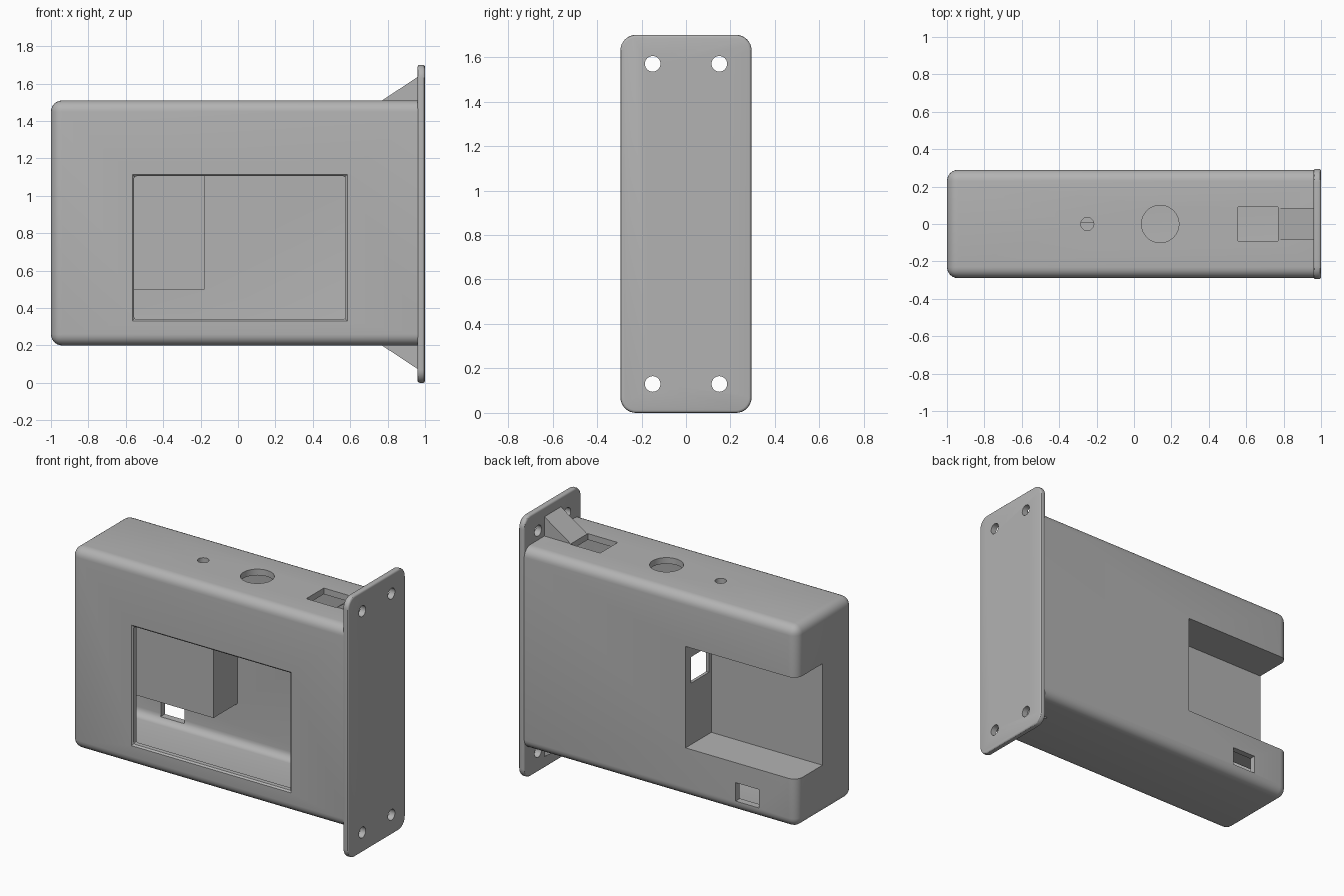
import bpy, bmesh, math
from mathutils import Matrix, Vector

if "Cube" in bpy.data.objects:
    bpy.data.objects.remove(bpy.data.objects["Cube"])

grey = bpy.data.materials.new("light_grey")
grey.diffuse_color = (0.45, 0.45, 0.45, 1)
grey.use_nodes = True
grey.node_tree.nodes["Principled BSDF"].inputs["Base Color"].default_value = grey.diffuse_color


def finish(name, bm):
    bmesh.ops.recalc_face_normals(bm, faces=bm.faces)
    me = bpy.data.meshes.new(name)
    bm.to_mesh(me)
    bm.free()
    me.materials.append(grey)
    ob = bpy.data.objects.new(name, me)
    bpy.context.collection.objects.link(ob)
    return ob


def box(name, x, y, z, radius=0, axis=None, keep_end=False, segs=6):
    """Box from ranges; optionally round all edges, or only those along one axis."""
    bm = bmesh.new()
    bmesh.ops.create_cube(bm, size=1)
    for v in bm.verts:
        v.co = Vector([r[0] if c < 0 else r[1] for c, r in zip(v.co, (x, y, z))])
    if radius:
        edges = []
        for e in bm.edges:
            a, b = e.verts
            along = axis is None or abs((a.co - b.co).normalized()[axis]) > 0.9
            at_end = keep_end and min(a.co.x, b.co.x) > x[1] - 1e-4
            if along and not at_end:
                edges.append(e)
        bmesh.ops.bevel(bm, geom=edges, offset=radius, segments=segs, profile=0.5, affect='EDGES')
    return finish(name, bm)


def cylinder(name, centre, radius, depth, axis):
    bm = bmesh.new()
    turn = Matrix.Rotation(math.pi / 2, 4, 'Y') if axis == 'X' else Matrix.Identity(4)
    bmesh.ops.create_cone(bm, cap_ends=True, segments=40, radius1=radius, radius2=radius,
                          depth=depth, matrix=Matrix.Translation(centre) @ turn)
    return finish(name, bm)


def cut(target, *cutters):
    """Subtract cutters and remove them."""
    for c in cutters:
        m = target.modifiers.new("cut", 'BOOLEAN')
        m.operation, m.solver, m.object = 'DIFFERENCE', 'EXACT', c
        bpy.context.view_layer.update()
        ev = target.evaluated_get(bpy.context.evaluated_depsgraph_get())
        me = bpy.data.meshes.new_from_object(ev)
        target.modifiers.clear()
        target.data = me
        bpy.data.objects.remove(c)


def smooth(ob):
    bpy.ops.object.select_all(action='DESELECT')
    ob.select_set(True)
    bpy.context.view_layer.objects.active = ob
    bpy.ops.object.shade_smooth_by_angle(angle=math.radians(30))


# Hollow housing; the cavity leaves a thin-walled block around the rear notch
housing = box("housing", (-1, 0.975), (-0.29, 0.29), (0.2, 1.51), 0.06, keep_end=True)
cavity = box("cavity", (-0.96, 0.955), (-0.25, 0.25), (0.24, 1.47), 0.05)
cut(cavity, box("notch_block", (-1.2, -0.18), (0.005, 0.5), (0.5, 1.2)))
cut(housing, cavity)

# Rear corner notch, its side opening and the small rear slot
cut(housing,
    box("notch", (-1.2, -0.2), (0.025, 0.5), (0.52, 1.18)),
    box("notch_opening", (-0.3, -0.1), (0.05, 0.235), (0.92, 1.09)),
    box("rear_slot", (-0.73, -0.56), (0.2, 0.4), (0.27, 0.39)))

# Front window with a small chamfered lip
wx, wz = (-0.555, 0.575), (0.34, 1.105)
cut(housing, box("window", wx, (-0.4, -0.15), wz, 0.012, axis=1, segs=3))
bm = bmesh.new()
bmesh.ops.create_cube(bm, size=1)
for v in bm.verts:
    g = 0.012 if v.co.y < 0 else -0.003
    v.co = Vector((wx[0] - g if v.co.x < 0 else wx[1] + g,
                   -0.292 if v.co.y < 0 else -0.277,
                   wz[0] - g if v.co.z < 0 else wz[1] + g))
cut(housing, finish("window_lip", bm))

# Openings in the top
cut(housing,
    cylinder("small_hole", (-0.25, 0, 1.5), 0.035, 0.2, 'Z'),
    cylinder("button_hole", (0.14, 0, 1.5), 0.1, 0.2, 'Z'),
    box("top_slot", (0.555, 0.77), (-0.09, 0.09), (1.4, 1.6)))
smooth(housing)

# Mounting plate with rounded corners, softened rims and four screw holes
bm = bmesh.new()
bmesh.ops.create_cube(bm, size=1)
for v in bm.verts:
    v.co = Vector((0.98 + v.co.x * 0.04, v.co.y * 0.59, 0.85 + v.co.z * 1.7))
corners = [e for e in bm.edges if abs(e.verts[0].co.x - e.verts[1].co.x) > 0.01]
bmesh.ops.bevel(bm, geom=corners, offset=0.07, segments=8, profile=0.5, affect='EDGES')
rims = [e for e in bm.edges if abs(e.verts[0].co.x - e.verts[1].co.x) < 0.001]
bmesh.ops.bevel(bm, geom=rims, offset=0.012, segments=3, profile=0.5, affect='EDGES')
plate = finish("mounting_plate", bm)
for y in (-0.15, 0.15):
    for z in (0.13, 1.57):
        cut(plate, cylinder("screw_hole", (0.98, y, z), 0.035, 0.2, 'X'))
smooth(plate)

# Triangular gussets above and below, mirrored about mid height
for name, s in (("upper_gusset", 1), ("lower_gusset", -1)):
    bm = bmesh.new()
    profile = [(0.77, 0.655), (0.77, 0.64), (0.97, 0.64), (0.97, 0.787)]
    rings = [[bm.verts.new((x, y, 0.855 + s * h)) for x, h in profile] for y in (-0.085, 0.085)]
    bm.faces.new(rings[0])
    bm.faces.new(rings[1][::-1])
    for i in range(4):
        j = (i + 1) % 4
        bm.faces.new((rings[0][i], rings[0][j], rings[1][j], rings[1][i]))
    finish(name, bm)
